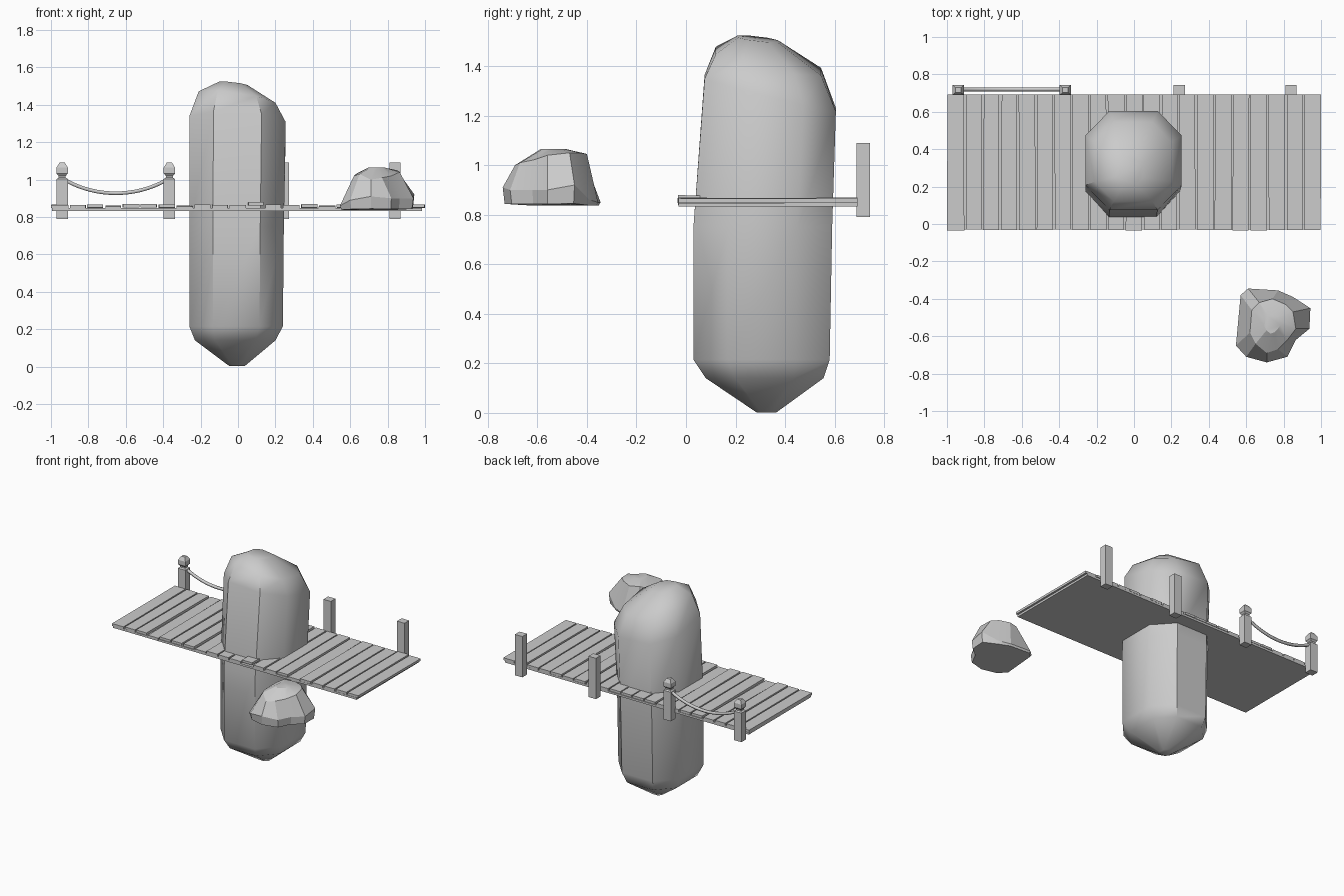
import bpy, bmesh, random
from math import cosh

if "Cube" in bpy.data.objects:
    bpy.data.objects.remove(bpy.data.objects["Cube"])
random.seed(4)


def loft(name, rings, smooth=None):
    """Skin a stack of equal-length point rings and cap both ends."""
    bm = bmesh.new()
    rows = [[bm.verts.new(p) for p in r] for r in rings]
    n = len(rows[0])
    for a, b in zip(rows, rows[1:]):
        for i in range(n):
            j = (i + 1) % n
            bm.faces.new((a[i], a[j], b[j], b[i]))
    bm.faces.new(rows[0][::-1])
    bm.faces.new(rows[-1])
    bmesh.ops.recalc_face_normals(bm, faces=bm.faces)
    me = bpy.data.meshes.new(name)
    bm.to_mesh(me)
    bm.free()
    ob = bpy.data.objects.new(name, me)
    bpy.context.collection.objects.link(ob)
    if smooth:
        bpy.ops.object.select_all(action='DESELECT')
        ob.select_set(True)
        bpy.context.view_layer.objects.active = ob
        bpy.ops.object.shade_smooth_by_angle(angle=smooth)
    return ob


def rect(x0, x1, y0, y1, z):
    return [(x0, y0, z), (x1, y0, z), (x1, y1, z), (x0, y1, z)]


def octagon(x0, x1, y0, y1, z, sx=0, sy=0):
    """Chamfered rectangle; sx and sy tilt it about its centre."""
    cx, cy = (x0 + x1) / 2, (y0 + y1) / 2
    hx, hy = (x1 - x0) / 2, (y1 - y0) / 2
    k = 0.5
    uv = [(-k, -1), (k, -1), (1, -k), (1, k), (k, 1), (-k, 1), (-1, k), (-1, -k)]
    return [(cx + u * hx, cy + v * hy, z + sx * u * hx + sy * v * hy) for u, v in uv]


# Tall rock pillar passing through the deck
loft("rock_pillar", [
    octagon(-0.045, 0.035, 0.285, 0.365, 0.002),
    octagon(-0.23, 0.20, 0.08, 0.555, 0.14),
    octagon(-0.26, 0.24, 0.03, 0.58, 0.215),
    octagon(-0.26, 0.245, 0.03, 0.59, 0.75),
    octagon(-0.26, 0.255, 0.075, 0.605, 1.29, -0.06, -0.25),
    octagon(-0.21, 0.20, 0.12, 0.545, 1.42, -0.15, -0.2),
    octagon(-0.10, 0.05, 0.21, 0.37, 1.51, -0.12, -0.12),
], smooth=0.75)

# Small boulder: outline with belt height, then shrunken base and flat-topped crown
outline = [(0.545, -0.65, 0.86), (0.60, -0.71, 0.89), (0.71, -0.74, 0.91),
           (0.82, -0.71, 0.90), (0.865, -0.62, 0.90), (0.938, -0.56, 0.90),
           (0.943, -0.45, 0.92), (0.85, -0.39, 0.86), (0.77, -0.355, 0.85),
           (0.61, -0.345, 0.85), (0.57, -0.38, 0.85)]
crown = [(0.62, -0.58, 1.02), (0.65, -0.64, 1.03), (0.71, -0.69, 1.00),
         (0.77, -0.67, 1.01), (0.82, -0.62, 1.02), (0.865, -0.56, 1.04),
         (0.85, -0.47, 1.05), (0.81, -0.43, 1.05), (0.74, -0.40, 1.045),
         (0.67, -0.42, 1.05), (0.63, -0.46, 1.03)]
cx, cy = 0.74, -0.54
base = [(cx + (x - cx) * 0.96, cy + (y - cy) * 0.96, 0.837 + (z - 0.85) * 0.12)
        for x, y, z in outline]
peak = [(0.74 + (x - 0.74) * 0.35, -0.53 + (y + 0.53) * 0.35, 1.065) for x, y, z in crown]
loft("small_boulder", [base, outline, crown, peak], smooth=0.4)

# Deck slab under the planks
loft("deck_slab", [rect(-0.995, 0.985, -0.03, 0.692, 0.833),
                   rect(-0.995, 0.985, -0.03, 0.692, 0.848)])

# Planks: slightly tapered, a few sunk and one lifted at the front
count, pitch = 21, 2 / 21
for i in range(count):
    j = [random.uniform(0.002, 0.008) for _ in range(4)]
    x0, x1 = -1 + i * pitch, -1 + (i + 1) * pitch
    j[0], j[3] = (0, 0.003) if i == 0 else (j[0], j[3])
    j[1], j[2] = (0.002, 0) if i == count - 1 else (j[1], j[2])
    zf = 0.867 + random.uniform(-0.003, 0.002)
    zb = 0.867 + random.uniform(-0.003, 0.002)
    if i in (3, 7, 15):
        zf, zb = 0.856, 0.862
    if i == 11:
        zf = 0.879
    yf, yb = -0.03 - random.uniform(0, 0.004), 0.692
    top = [(x0 + j[0], yf, zf), (x1 - j[1], yf, zf), (x1 - j[2], yb, zb), (x0 + j[3], yb, zb)]
    t = 0.017
    loft(f"plank_{i + 1}", [[(x, y, z - t) for x, y, z in top], top])

# Rail posts along the back edge; the left pair has carved caps
plain = [(0.03, 0.79), (0.03, 1.09)]
carved = [(0.03, 0.79), (0.03, 1.003), (0.019, 1.01), (0.019, 1.02),
          (0.03, 1.032), (0.03, 1.065), (0.014, 1.09)]
py = 0.716
for i, (px, prof) in enumerate([(-0.94, carved), (-0.367, carved), (0.242, plain), (0.84, plain)]):
    loft(f"rail_post_{i + 1}",
         [rect(px - h, px + h, py - h * 0.9, py + h * 0.9, z) for h, z in prof])

# Sagging rope between the capped posts
cu = bpy.data.curves.new("rope", 'CURVE')
cu.dimensions = '3D'
cu.bevel_depth = 0.011
cu.bevel_resolution = 1
cu.use_fill_caps = True
sp = cu.splines.new('POLY')
n = 16
sp.points.add(n)
for k in range(n + 1):
    u = 2 * k / n - 1
    z = 0.927 + 0.07 * (cosh(u) - 1) / (cosh(1) - 1)
    sp.points[k].co = (-0.6535 + 0.27 * u, 0.72, z, 1)
bpy.context.collection.objects.link(bpy.data.objects.new("rope", cu))
